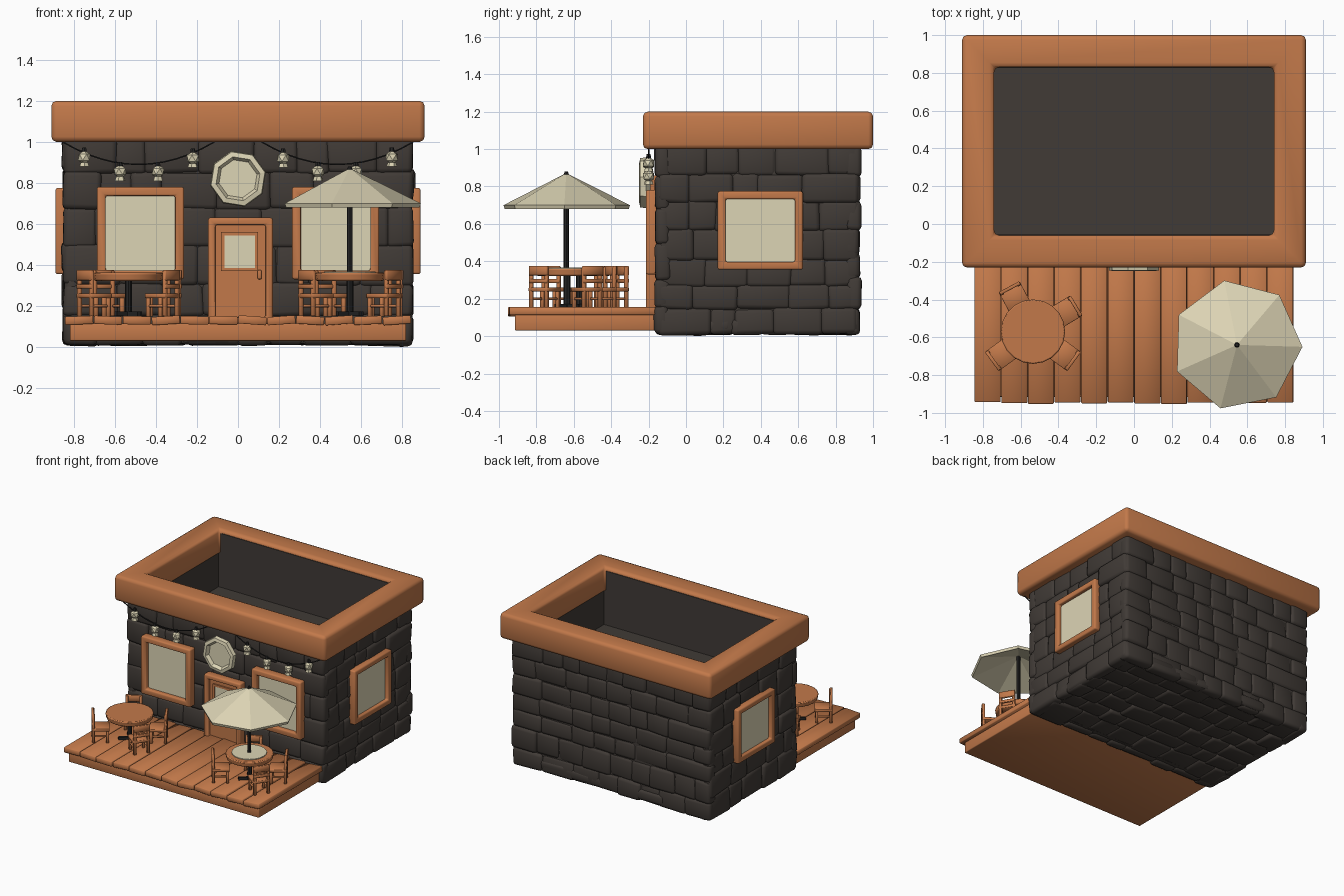
import bpy, bmesh, math, random
from math import radians, sin, cos, pi
from mathutils import Matrix, Vector

random.seed(4)
cube = bpy.data.objects.get("Cube")
if cube:
    bpy.data.objects.remove(cube)


def material(name, rgb):
    m = bpy.data.materials.new(name)
    m.use_nodes = True
    m.diffuse_color = (*rgb, 1)
    m.node_tree.nodes["Principled BSDF"].inputs["Base Color"].default_value = (*rgb, 1)
    return m


WOOD = material("warm wood", (0.54, 0.19, 0.068))
STONE = material("dark stone", (0.052, 0.043, 0.037))
CREAM = material("cream", (0.72, 0.66, 0.46))
METAL = material("black metal", (0.018, 0.018, 0.018))
T = Matrix.Translation


def finish(name, bm, mat, bevel=0, segments=2, smooth=True, angle=None):
    bmesh.ops.recalc_face_normals(bm, faces=bm.faces)
    me = bpy.data.meshes.new(name)
    bm.to_mesh(me)
    bm.free()
    ob = bpy.data.objects.new(name, me)
    bpy.context.collection.objects.link(ob)
    me.materials.append(mat)
    for p in me.polygons:
        p.use_smooth = smooth
    if bevel:
        b = ob.modifiers.new("Bevel", "BEVEL")
        b.width, b.segments, b.limit_method = bevel, segments, "ANGLE"
    if angle:
        bpy.ops.object.select_all(action="DESELECT")
        ob.select_set(True)
        bpy.context.view_layer.objects.active = ob
        bpy.ops.object.shade_smooth_by_angle(angle=radians(angle))
    return ob


def add_box(bm, centre, size, matrix=Matrix()):
    m = matrix @ T(centre) @ Matrix.Diagonal((*size, 1))
    return bmesh.ops.create_cube(bm, size=1, matrix=m)["verts"]


def add_cyl(bm, centre, r1, r2, depth, sides, matrix=Matrix()):
    bmesh.ops.create_cone(bm, cap_ends=True, segments=sides, radius1=r1, radius2=r2,
                          depth=depth, matrix=matrix @ T(centre))


def box(name, lo, hi, mat, bevel=0):
    bm = bmesh.new()
    lo, hi = Vector(lo), Vector(hi)
    add_box(bm, (lo + hi) / 2, hi - lo)
    return finish(name, bm, mat, bevel, smooth=bool(bevel))


def ring(name, w, h, border, depth, matrix, mat, bevel=0):
    """Rectangular frame in the local xy plane, rising along local z."""
    bm = bmesh.new()
    loops = []
    for inset, z in ((0, 0), (0, depth), (border, depth), (border, 0)):
        x, y = w / 2 - inset, h / 2 - inset
        loops.append([bm.verts.new(matrix @ Vector((sx * x, sy * y, z)))
                      for sx, sy in ((-1, -1), (1, -1), (1, 1), (-1, 1))])
    for a, b in zip(loops, loops[1:] + loops[:1]):
        for i in range(4):
            j = (i + 1) % 4
            bm.faces.new((a[i], a[j], b[j], b[i]))
    return finish(name, bm, mat, bevel, smooth=bool(bevel))


# Building shell with open top and sunken roof floor
ring("inner_walls", 1.66, 1.05, 0.085, 1.15, T((0, 0.385, 0.02)), STONE)
box("roof_floor", (-0.8, -0.1, 0.06), (0.8, 0.87, 0.75), STONE)
ring("roof_rim", 1.82, 1.23, 0.17, 0.2, T((0, 0.385, 1.0)), WOOD, 0.025)


# Stone cladding: rows of rounded blocks with uneven widths and relief
def stones(name, matrix, width, height):
    bm = bmesh.new()
    y = 0
    while y < height - 0.01:
        row = random.uniform(0.12, 0.2)
        if height - y - row < 0.1:
            row = height - y
        x = -width / 2
        while x < width / 2 - 0.01:
            w = random.uniform(0.13, 0.29)
            if width / 2 - x - w < 0.11:
                w = width / 2 - x
            edge = x < -width / 2 + 0.01 or x + w > width / 2 - 0.01
            out = random.uniform(0.0, 0.012) + (0.008 if edge else 0)
            for v in add_box(bm, (x + w / 2, y + row / 2, out - 0.04), (w + 0.012, row + 0.012, 0.08), matrix):
                v.co += Vector(random.uniform(-0.007, 0.007) for _ in range(3))
            x += w
        y += row
    finish(name, bm, STONE, 0.024, 2)


FRONT = Matrix.Rotation(radians(90), 4, "X")


def facing(x, y, z, turn):
    return T((x, y, z)) @ Matrix.Rotation(radians(turn), 4, "Z") @ FRONT


stones("front_stones", facing(0, -0.15, 0.015, 0), 1.69, 1.0)
stones("back_stones", facing(0, 0.915, 0.015, 180), 1.69, 1.0)
stones("left_stones", facing(0.84, 0.385, 0.015, 90), 1.06, 1.0)
stones("right_stones", facing(-0.84, 0.385, 0.015, -90), 1.06, 1.0)
stones("base_stones", T((0, 0.915, 0.024)) @ Matrix.Rotation(pi, 4, "X"), 1.66, 1.06)


# Windows
def window(name, matrix, w, h, border, depth):
    ring(name + "_frame", w, h, border, depth, matrix, WOOD, 0.01)
    bm = bmesh.new()
    add_box(bm, (0, 0, depth * 0.3), (w - border, h - border, depth * 0.3), matrix)
    finish(name + "_pane", bm, CREAM, smooth=False)


for side, s in (("left", 1), ("right", -1)):
    window(side + "_front_window", facing(s * 0.476, -0.15, 0.555, 0), 0.425, 0.45, 0.043, 0.065)
    window(side + "_side_window", facing(s * 0.835, 0.397, 0.565, s * 90), 0.455, 0.42, 0.042, 0.055)

# Door with a small window and a handle
ring("door_frame", 0.315, 0.52, 0.035, 0.065, facing(0.012, -0.15, 0.37, 0), WOOD, 0.01)
box("door_panel", (-0.13, -0.185, 0.14), (0.155, -0.14, 0.61), WOOD)
ring("door_window_frame", 0.18, 0.19, 0.016, 0.012, facing(0.008, -0.184, 0.465, 0), WOOD)
box("door_window_pane", (-0.07, -0.189, 0.385), (0.086, -0.183, 0.545), CREAM)
box("door_handle", (0.095, -0.215, 0.33), (0.115, -0.18, 0.375), WOOD, 0.006)

# Round sign: dished octagon
bm = bmesh.new()
loops = []
for r, z in ((0.11, 0), (0.14, 0.025), (0.135, 0.055), (0.11, 0.06), (0.095, 0.035)):
    loops.append([bm.verts.new(facing(0, -0.19, 0.82, 0) @ Vector((r * cos(a), r * sin(a), z)))
                  for a in (2 * pi * (i + 0.3) / 8 for i in range(8))])
for a, b in zip(loops, loops[1:]):
    for i in range(8):
        j = (i + 1) % 8
        bm.faces.new((a[i], a[j], b[j], b[i]))
bm.faces.new(loops[0])
bm.faces.new(loops[-1])
finish("round_sign", bm, CREAM, smooth=False)
box("sign_mount", (-0.04, -0.2, 0.78), (0.04, -0.14, 0.86), WOOD)

# String lights: sagging cables with faceted bulbs
bulbs, caps = bmesh.new(), bmesh.new()
for s in (1, -1):
    curve = bpy.data.curves.new("light_cable", "CURVE")
    curve.dimensions, curve.bevel_depth, curve.bevel_resolution = "3D", 0.004, 1
    spline = curve.splines.new("POLY")
    spline.points.add(12)
    for i, p in enumerate(spline.points):
        t = i / 6 - 1
        p.co = (s * (0.485 + 0.37 * t), -0.2, 0.89 + 0.11 * t * t, 1)
    curve.materials.append(METAL)
    bpy.context.collection.objects.link(bpy.data.objects.new("light_cable", curve))
    for x, z in ((0.22, 0.92), (0.39, 0.855), (0.575, 0.855), (0.75, 0.925)):
        m = T((s * x, -0.2, z)) @ Matrix.Rotation(random.uniform(0, 1), 4, "Z")
        bmesh.ops.create_icosphere(bulbs, subdivisions=1, radius=0.034, matrix=m)
        add_cyl(bulbs, (0, 0, -0.035), 0.026, 0.02, 0.02, 6, m)
        add_cyl(caps, (0, 0, 0.038), 0.014, 0.01, 0.02, 6, m)
finish("light_bulbs", bulbs, CREAM, smooth=False)
finish("bulb_caps", caps, METAL, smooth=False)

# Deck: slab with slightly tilted planks
box("deck_slab", (-0.82, -0.915, 0.03), (0.82, -0.14, 0.115), WOOD, 0.006)
bm = bmesh.new()
count = 12
step = 1.69 / count
for i in range(count):
    x = -0.845 + step * (i + 0.5)
    tilt = Matrix.Rotation(random.uniform(-0.09, 0.09), 4, "Y")
    add_box(bm, (0, 0, 0), (step - 0.004, 0.79 + random.uniform(-0.01, 0.01), 0.04),
            T((x, -0.553, 0.13)) @ tilt)
finish("deck_planks", bm, WOOD, 0.004, 1)

# Tables and chairs
DECK = 0.15


def table(name, x, y):
    top, base = bmesh.new(), bmesh.new()
    m = T((x, y, 0))
    add_cyl(top, (0, 0, 0.342), 0.165, 0.172, 0.04, 20, m)
    finish(name + "_top", top, WOOD, 0.008, 2, angle=40)
    add_cyl(base, (0, 0, 0.24), 0.017, 0.017, 0.18, 8, m)
    for k in range(4):
        add_box(base, (0.04, 0, DECK + 0.012), (0.08, 0.02, 0.02), m @ Matrix.Rotation(k * pi / 2 + 0.7, 4, "Z"))
    finish(name + "_base", base, METAL, smooth=False)


def chair(name, x, y, turn):
    """Chair whose back points along its local +x."""
    bm = bmesh.new()
    m = T((x, y, DECK)) @ Matrix.Rotation(radians(turn), 4, "Z")
    add_box(bm, (0, 0, 0.1), (0.125, 0.125, 0.022), m)
    for sy in (-1, 1):
        add_box(bm, (-0.048, sy * 0.05, 0.048), (0.02, 0.02, 0.1), m)
        add_box(bm, (0.052, sy * 0.05, 0.11), (0.02, 0.02, 0.22), m)
        add_box(bm, (0, sy * 0.05, 0.05), (0.1, 0.012, 0.014), m)
    for z, h in ((0.2, 0.05), (0.145, 0.022)):
        add_box(bm, (0.056, 0, z), (0.018, 0.12, h), m)
    finish(name, bm, WOOD, 0.003, 1)


for name, cx, cy in (("right", -0.535, -0.57), ("left", 0.545, -0.635)):
    table(name + "_table", cx, cy)
    for k, turn in enumerate((118, 31, -36, -144)):
        a = radians(turn)
        chair(f"{name}_chair_{k + 1}", cx + 0.205 * cos(a), cy + 0.205 * sin(a), turn)

# Parasol over the left table
px, py = 0.545, -0.64
bm = bmesh.new()
add_cyl(bm, (px, py, 0.5), 0.014, 0.014, 0.72, 8)
add_cyl(bm, (px, py, 0.87), 0.016, 0.008, 0.02, 8)
finish("parasol_pole", bm, METAL, angle=40)
bm = bmesh.new()
add_cyl(bm, (px, py, 0.364), 0.125, 0.125, 0.008, 20)
finish("table_mat", bm, CREAM, smooth=False)
bm = bmesh.new()
sides = 7
tip, under = bm.verts.new((px, py, 0.872)), bm.verts.new((px, py, 0.81))
rims = [[bm.verts.new((px + r * cos(a), py + r * sin(a), z))
         for a in (2 * pi * i / sides - 0.03 for i in range(sides))]
        for r, z in ((0.347, 0.7), (0.34, 0.68))]
for i in range(sides):
    j = (i + 1) % sides
    bm.faces.new((tip, rims[0][i], rims[0][j]))
    bm.faces.new((rims[0][i], rims[1][i], rims[1][j], rims[0][j]))
    bm.faces.new((under, rims[1][j], rims[1][i]))
finish("parasol_canopy", bm, CREAM, smooth=False)
